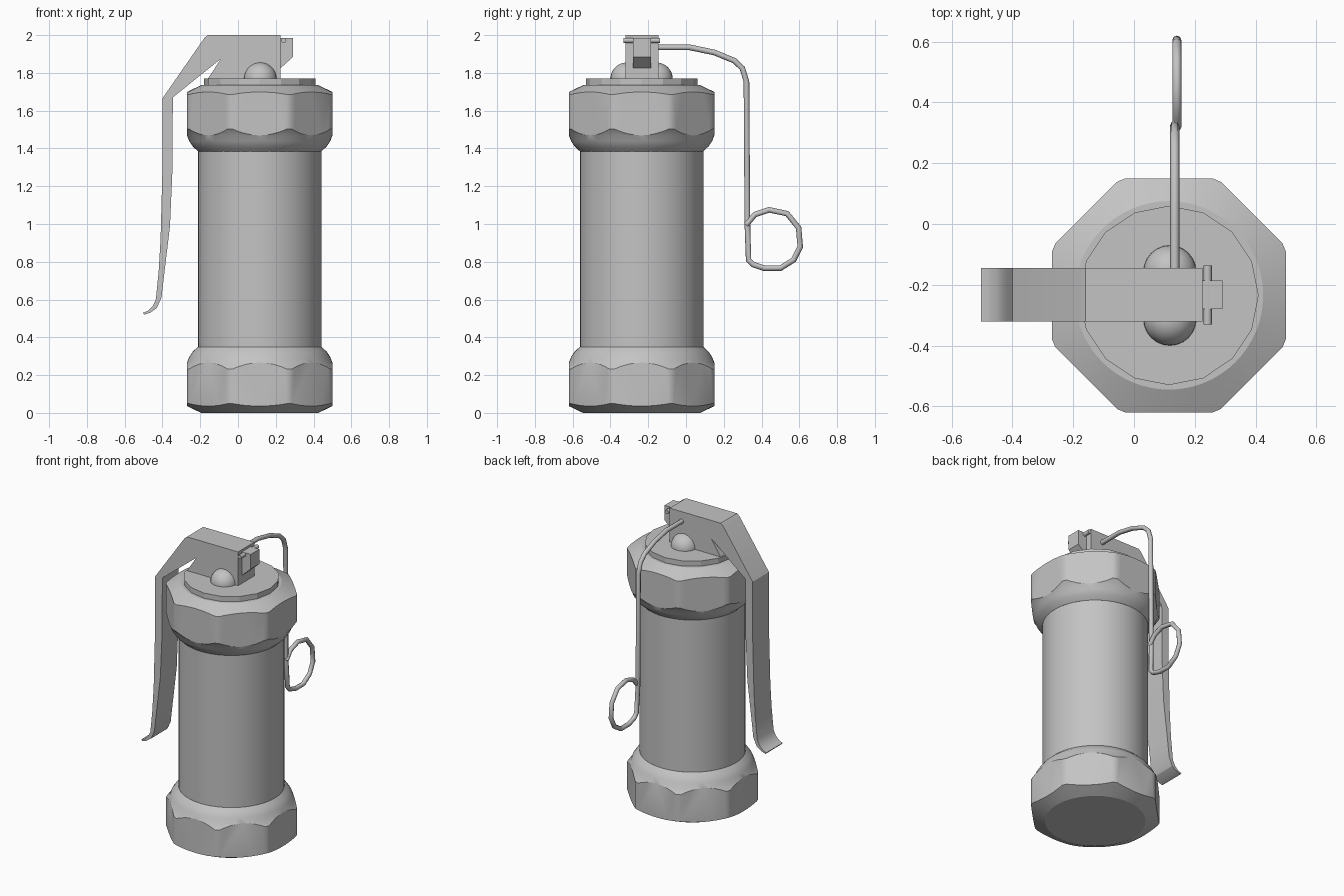
import bpy, bmesh, math
from mathutils import Vector

if "Cube" in bpy.data.objects:
    bpy.data.objects.remove(bpy.data.objects["Cube"])

CX, CY = 0.115, -0.235          # axis of the canister
grey = bpy.data.materials.new("plain grey")
grey.diffuse_color = (0.55, 0.55, 0.55, 1)
grey.use_nodes = True
grey.node_tree.nodes["Principled BSDF"].inputs["Base Color"].default_value = grey.diffuse_color


def finish(bm, name, smooth=None):
    bmesh.ops.recalc_face_normals(bm, faces=bm.faces)
    me = bpy.data.meshes.new(name)
    bm.to_mesh(me)
    bm.free()
    ob = bpy.data.objects.new(name, me)
    bpy.context.collection.objects.link(ob)
    me.materials.append(grey)
    if smooth:
        shade(ob, smooth)
    return ob


def shade(ob, angle):
    bpy.ops.object.select_all(action='DESELECT')
    ob.select_set(True)
    bpy.context.view_layer.objects.active = ob
    bpy.ops.object.shade_smooth_by_angle(angle=math.radians(angle))


def lathe(name, profile, sides, smooth=None):
    """Closed solid from (radius, z) rings around the canister axis."""
    bm = bmesh.new()
    rings = [[bm.verts.new((CX + r * math.cos(2 * math.pi * i / sides),
                            CY + r * math.sin(2 * math.pi * i / sides), z))
              for i in range(sides)] for r, z in profile]
    for a, b in zip(rings, rings[1:]):
        for i in range(sides):
            j = (i + 1) % sides
            bm.faces.new((a[i], a[j], b[j], b[i]))
    bm.faces.new(rings[0])
    bm.faces.new(rings[-1])
    return finish(bm, name, smooth)


def extrude(name, pts, vec, smooth=None):
    """Extrude a closed outline along vec."""
    bm = bmesh.new()
    f = bm.faces.new([bm.verts.new(p) for p in pts])
    res = bmesh.ops.extrude_face_region(bm, geom=[f])
    bmesh.ops.translate(bm, vec=Vector(vec),
                        verts=[v for v in res['geom'] if isinstance(v, bmesh.types.BMVert)])
    return finish(bm, name, smooth)


def tube(name, path, radius, cyclic=False, res=2):
    cu = bpy.data.curves.new(name, 'CURVE')
    cu.dimensions = '3D'
    cu.bevel_depth = radius
    cu.bevel_resolution = res
    cu.use_fill_caps = True
    sp = cu.splines.new('POLY')
    sp.points.add(len(path) - 1)
    for p, co in zip(sp.points, path):
        p.co = (*co, 1)
    sp.use_cyclic_u = cyclic
    cu.materials.append(grey)
    ob = bpy.data.objects.new(name, cu)
    bpy.context.collection.objects.link(ob)
    return ob


# canister body
lathe("canister_body", [(0.327, 0.3), (0.327, 1.43)], 40, 30)


# octagonal end caps: turned profile intersected with an octagonal prism
def end_cap(name, flip):
    prof = [(0.31, 0), (0.385, 0.036), (0.425, 0.056), (0.425, 0.215), (0.405, 0.24),
            (0.385, 0.266), (0.373, 0.297), (0.354, 0.325), (0.327, 0.35)]
    if flip:
        prof = [(r, 1.735 - z) for r, z in prof]
    cap = lathe(name, prof, 64)
    # octagon outline with slightly cut corners
    R, c = 0.385 / math.cos(math.pi / 8), 0.016
    corners = [Vector((R * math.cos(math.radians(22.5 + 45 * i)),
                       R * math.sin(math.radians(22.5 + 45 * i)), 0)) for i in range(8)]
    out = []
    for i, p in enumerate(corners):
        for q in (corners[i - 1], corners[(i + 1) % 8]):
            s = p + (q - p).normalized() * c
            out.append((s.x + CX, s.y + CY, -0.1))
    cutter = extrude(name + "_cutter", out, (0, 0, 2.2))
    m = cap.modifiers.new("octagon", 'BOOLEAN')
    m.operation, m.solver, m.object = 'INTERSECT', 'EXACT', cutter
    bpy.context.view_layer.objects.active = cap
    bpy.ops.object.modifier_apply(modifier=m.name)
    bpy.data.objects.remove(cutter)
    shade(cap, 25)


end_cap("bottom_cap", False)
end_cap("top_cap", True)

# top disc
lathe("top_disc", [(0.295, 1.72), (0.295, 1.77)], 16)

# rounded hinge bosses either side of the head
for side in (-1, 1):
    bm = bmesh.new()
    bmesh.ops.create_uvsphere(bm, u_segments=24, v_segments=16, radius=0.087)
    bmesh.ops.translate(bm, verts=bm.verts, vec=(0.118, CY + side * 0.078, 1.768))
    finish(bm, "hinge_boss", 60)

# lever with head: one side outline extruded across its width
lever = [(0.225, 2.0), (-0.16, 2.0), (-0.178, 1.985), (-0.4, 1.665), (-0.4, 1.29),
         (-0.41, 0.92), (-0.42, 0.75), (-0.435, 0.6), (-0.452, 0.565), (-0.477, 0.54),
         (-0.503, 0.53), (-0.497, 0.52), (-0.465, 0.53), (-0.43, 0.555), (-0.405, 0.61),
         (-0.39, 0.74), (-0.36, 0.99), (-0.347, 1.29), (-0.345, 1.67),
         (-0.09, 1.875), (-0.16, 1.768), (0.225, 1.768)]
extrude("lever", [(x, -0.321, z) for x, z in lever], (0, 0.176, 0), 30)

# striker block on the end of the head
block = [(0.2, 1.985), (0.292, 1.985), (0.292, 1.885), (0.225, 1.825), (0.2, 1.825)]
extrude("striker_block", [(x, -0.28, z) for x, z in block], (0, 0.094, 0))

# cross pin
shade_pin = tube("cross_pin", [(0.242, -0.33, 1.972), (0.242, -0.137, 1.972)], 0.014)

# safety wire with pull ring, in the y-z plane
wire = [(-0.2, 1.935), (0.02, 1.935), (0.15, 1.908), (0.255, 1.865), (0.298, 1.825),
        (0.32, 1.755), (0.325, 1.0), (0.331, 0.81), (0.355, 0.785), (0.415, 0.766),
        (0.5, 0.766), (0.57, 0.81), (0.605, 0.88), (0.596, 0.98), (0.535, 1.055),
        (0.44, 1.075), (0.365, 1.05), (0.318, 0.995)]
tube("safety_wire_and_ring",
     [(0.134 if i < 7 else 0.141, y, z) for i, (y, z) in enumerate(wire)], 0.015)
